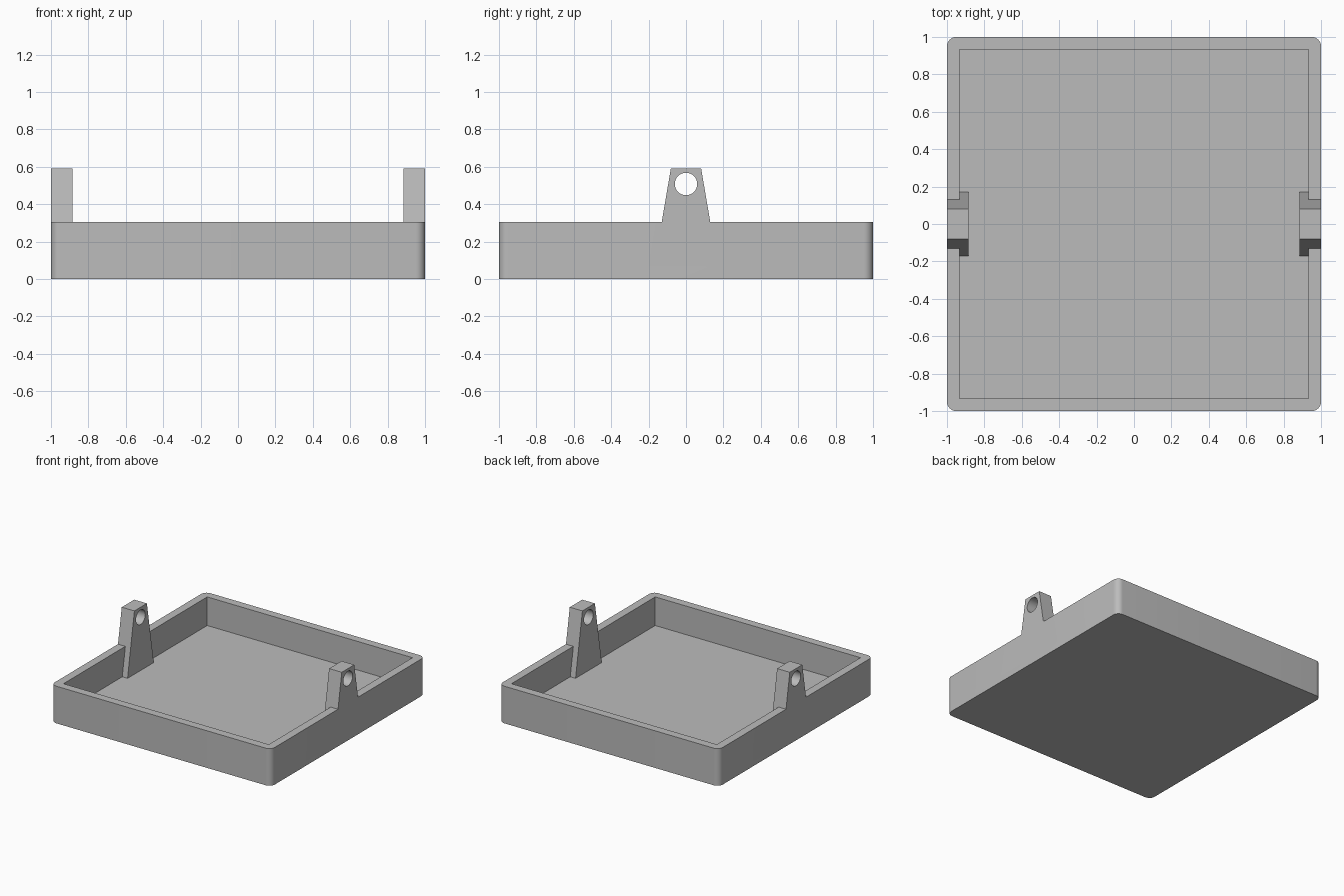
import bpy
import bmesh
import math

cube = bpy.data.objects.get("Cube")
if cube:
    bpy.data.objects.remove(cube, do_unlink=True)

HEIGHT, FLOOR, INNER = 0.305, 0.07, 0.933
TAB_IN, TAB_TOP = 0.885, 0.59

grey = bpy.data.materials.new("plain_grey")
grey.use_nodes = True
colour = (0.5, 0.5, 0.5, 1)
grey.diffuse_color = colour
grey.node_tree.nodes["Principled BSDF"].inputs["Base Color"].default_value = colour


def finish(bm, name):
    bmesh.ops.recalc_face_normals(bm, faces=bm.faces)
    mesh = bpy.data.meshes.new(name)
    bm.to_mesh(mesh)
    bm.free()
    mesh.materials.append(grey)
    obj = bpy.data.objects.new(name, mesh)
    bpy.context.collection.objects.link(obj)
    return obj


def box(name, half, z0, z1, radius=0):
    bm = bmesh.new()
    bmesh.ops.create_cube(bm, size=1)
    for v in bm.verts:
        v.co.x *= 2 * half
        v.co.y *= 2 * half
        v.co.z = z1 if v.co.z > 0 else z0
    if radius:
        upright = [e for e in bm.edges if abs(e.verts[0].co.z - e.verts[1].co.z) > 0.01]
        bmesh.ops.bevel(bm, geom=upright, offset=radius, segments=8,
                        profile=0.5, affect='EDGES')
    return finish(bm, name)


def tapered_tab(name, side):
    # Trapezoid profile in the YZ plane, extruded along X
    bm = bmesh.new()
    profile = [(-0.17, FLOOR), (0.17, FLOOR), (0.081, TAB_TOP), (-0.081, TAB_TOP)]
    face = bm.faces.new([bm.verts.new((side * TAB_IN, y, z)) for y, z in profile])
    new = bmesh.ops.extrude_face_region(bm, geom=[face])["geom"]
    for v in new:
        if isinstance(v, bmesh.types.BMVert):
            v.co.x = side
    return finish(bm, name)


def apply_boolean(target, other, operation):
    mod = target.modifiers.new(operation.lower(), 'BOOLEAN')
    mod.operation = operation
    mod.solver = 'EXACT'
    mod.object = other
    bpy.ops.object.select_all(action='DESELECT')
    bpy.context.view_layer.objects.active = target
    target.select_set(True)
    bpy.ops.object.modifier_apply(modifier=mod.name)
    bpy.data.objects.remove(other, do_unlink=True)


# Open tray with rounded outer corners
tray = box("tray", 1.0, 0, HEIGHT, 0.05)
apply_boolean(tray, box("cavity", INNER, FLOOR, 1), 'DIFFERENCE')

# Pivot tabs merged into the side walls
for name, side in (("left_tab", 1), ("right_tab", -1)):
    apply_boolean(tray, tapered_tab(name, side), 'UNION')

# Pin hole through both tabs
bpy.ops.mesh.primitive_cylinder_add(vertices=48, radius=0.06, depth=3,
                                    location=(0, 0, 0.508),
                                    rotation=(0, math.pi / 2, 0))
apply_boolean(tray, bpy.context.object, 'DIFFERENCE')

# Smooth the rounded corners and holes, keeping edges sharp
bpy.context.view_layer.objects.active = tray
tray.select_set(True)
bpy.ops.object.shade_smooth_by_angle(angle=math.radians(30))
